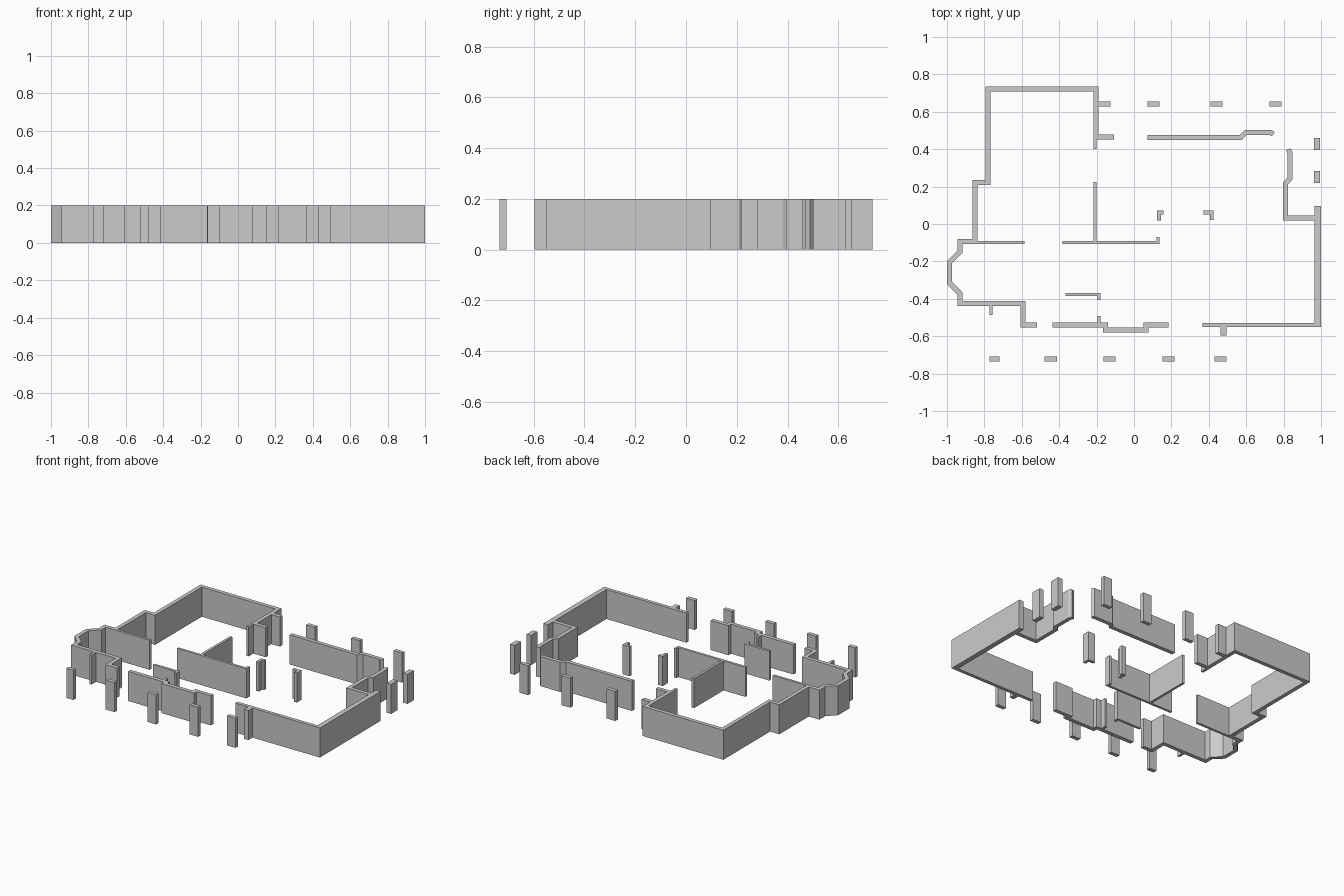
import bpy, bmesh
from mathutils import Vector

if "Cube" in bpy.data.objects:
    bpy.data.objects.remove(bpy.data.objects["Cube"])

HEIGHT = 0.2
OUTER, INNER = 0.027, 0.017


def wall(name, path, thickness=OUTER):
    """Mitred wall of constant thickness following a plan centre line."""
    pts = [Vector(p) for p in path]
    normals = []
    for a, b in zip(pts, pts[1:]):
        d = (b - a).normalized()
        normals.append(Vector((-d.y, d.x)))
    left, right = [], []
    for i, p in enumerate(pts):
        n0, n1 = normals[max(i - 1, 0)], normals[min(i, len(normals) - 1)]
        miter = (n0 + n1) / (1 + n0.dot(n1)) * thickness / 2
        left.append(p + miter)
        right.append(p - miter)
    bm = bmesh.new()
    rings = [[bm.verts.new((*a, 0)), bm.verts.new((*b, 0)),
              bm.verts.new((*b, HEIGHT)), bm.verts.new((*a, HEIGHT))]
             for a, b in zip(left, right)]
    for r, s in zip(rings, rings[1:]):
        for k in range(4):
            bm.faces.new((r[k], r[(k + 1) % 4], s[(k + 1) % 4], s[k]))
    bm.faces.new(rings[0])
    bm.faces.new(rings[-1])
    bmesh.ops.recalc_face_normals(bm, faces=bm.faces)
    mesh = bpy.data.meshes.new(name)
    bm.to_mesh(mesh)
    bm.free()
    obj = bpy.data.objects.new(name, mesh)
    bpy.context.collection.objects.link(obj)
    return obj


# Outer walls, west side with bay window
wall("west_outer_wall", [
    (-.108, .464), (-.203, .464), (-.203, .722), (-.781, .722), (-.781, .222),
    (-.85, .222), (-.85, -.094), (-.93, -.094), (-.93, -.147), (-.987, -.205),
    (-.987, -.315), (-.93, -.372), (-.93, -.426), (-.594, -.426),
    (-.594, -.539), (-.519, -.539)])

# South walls
wall("south_step_wall", [(-.436, -.54), (-.153, -.54), (-.153, -.567),
                         (.064, -.567), (.064, -.54), (.184, -.54)])
wall("south_east_wall", [(.366, -.54), (.967, -.54)], .024)
wall("south_buttress", [(.479, -.552), (.479, -.596)], .032)

# East and north walls with broken corner
wall("east_wall", [(.983, -.552), (.983, .096)], .034)
wall("east_recess_wall", [(.966, .032), (.811, .032), (.811, .218),
                          (.835, .245), (.835, .378), (.826, .40)])
wall("north_wall", [(.072, .463), (.572, .463), (.598, .489),
                    (.732, .489), (.744, .479)])

# Interior partitions
partitions = {
    "hall_partition_end": [(-.209, .46), (-.209, .401)],
    "hall_partition": [(-.209, .225), (-.209, -.092)],
    "centre_partition": [(-.382, -.099), (.129, -.099), (.129, -.07)],
    "west_partition": [(-.842, -.099), (-.586, -.099)],
    "closet_partition": [(-.366, -.377), (-.187, -.377), (-.187, -.406)],
    "closet_stub": [(-.187, -.492), (-.187, -.527)],
    "west_stub": [(-.765, -.435), (-.765, -.487)],
    "left_corner_post": [(.134, .018), (.134, .062), (.158, .062)],
    "right_corner_post": [(.372, .062), (.416, .062), (.416, .021)],
}
for name, path in partitions.items():
    wall(name, path, .02 if "post" in name else INNER)

# Veranda columns
for i, x in enumerate((-.158, .104, .441, .757)):
    wall(f"north_column_{i}", [(x - .032, .641), (x + .032, .641)])
for i, (x, w) in enumerate(((-.746, .053), (-.444, .067), (-.131, .064),
                            (.184, .064), (.463, .064))):
    wall(f"south_column_{i}", [(x - w / 2, -.721), (x + w / 2, -.721)])
for i, y in enumerate((.428, .251)):
    wall(f"east_column_{i}", [(.978, y - .033), (.978, y + .033)], .033)
